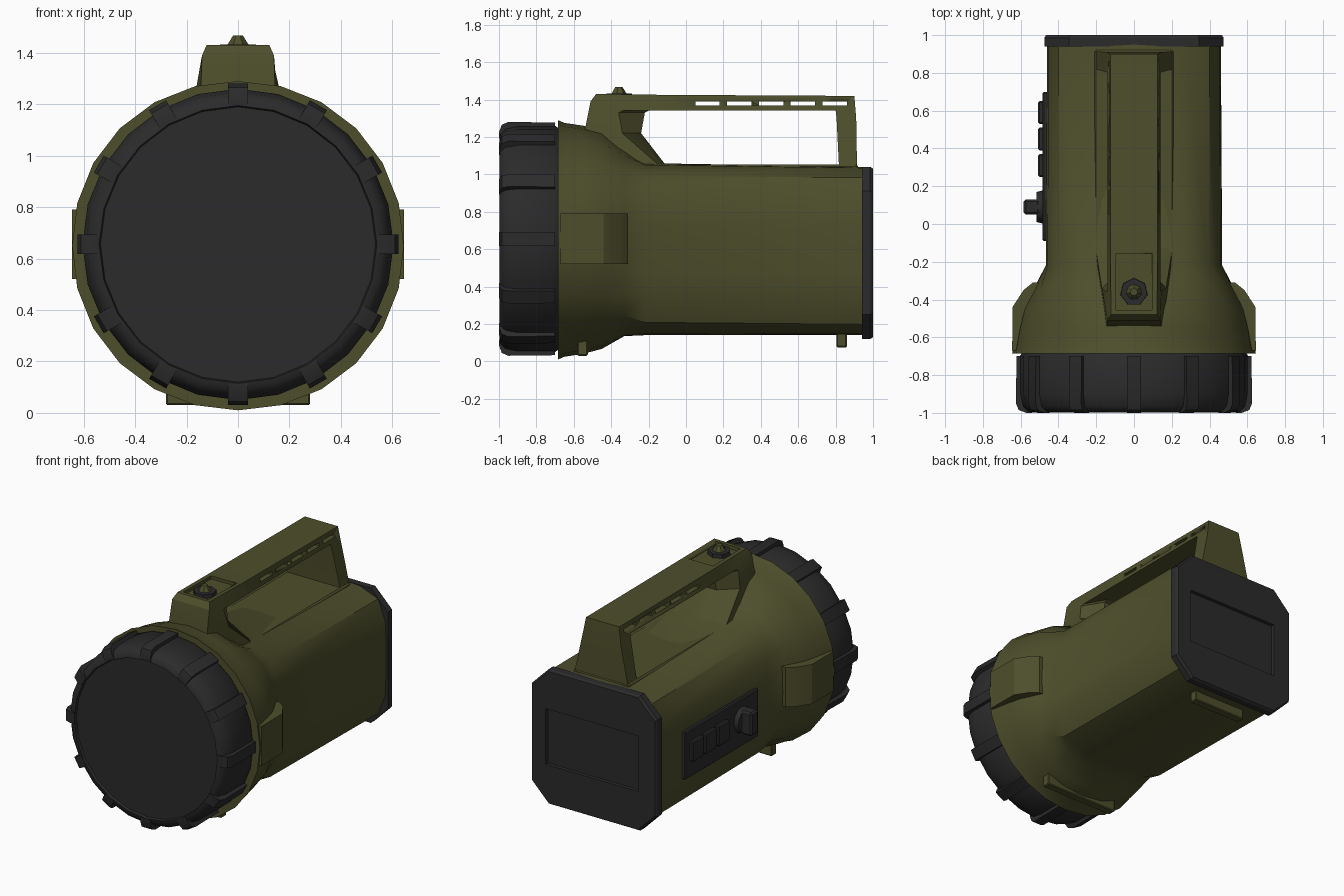
import bpy, bmesh, math
from mathutils import Matrix, Vector

default = bpy.data.objects.get("Cube")
if default:
    bpy.data.objects.remove(default, do_unlink=True)


def material(name, rgb):
    m = bpy.data.materials.new(name)
    m.use_nodes = True
    m.diffuse_color = (*rgb, 1)
    bsdf = m.node_tree.nodes["Principled BSDF"]
    bsdf.inputs["Base Color"].default_value = (*rgb, 1)
    bsdf.inputs["Roughness"].default_value = 0.7
    return m


OLIVE = material("olive plastic", (0.076, 0.076, 0.025))
BLACK = material("black rubber", (0.024, 0.024, 0.025))


def finish(name, bm, mat, angle=30):
    """Turn a bmesh into a named, shaded object."""
    bmesh.ops.recalc_face_normals(bm, faces=bm.faces)
    me = bpy.data.meshes.new(name)
    bm.to_mesh(me)
    bm.free()
    me.materials.append(mat)
    ob = bpy.data.objects.new(name, me)
    bpy.context.collection.objects.link(ob)
    activate(ob)
    bpy.ops.object.shade_smooth_by_angle(angle=math.radians(angle))
    return ob


def activate(ob):
    bpy.ops.object.select_all(action="DESELECT")
    ob.select_set(True)
    bpy.context.view_layer.objects.active = ob


def loft(name, sections, mat, angle=30):
    """Skin equal-length point loops and cap both ends."""
    bm = bmesh.new()
    loops = [[bm.verts.new(p) for p in s] for s in sections]
    for a, b in zip(loops, loops[1:]):
        for i in range(len(a)):
            j = (i + 1) % len(a)
            bm.faces.new((a[i], a[j], b[j], b[i]))
    bm.faces.new(loops[0])
    bm.faces.new(loops[-1])
    return finish(name, bm, mat, angle)


def ring(y, cz, rx, rz, n=2, count=24):
    """Superellipse loop across the y axis; n=2 is round, higher is squarer."""
    pts = []
    for i in range(count):
        a = math.tau * i / count
        c, s = math.cos(a), math.sin(a)
        r = (abs(c) ** n + abs(s) ** n) ** (-1 / n)
        pts.append((rx * r * c, y, cz + rz * r * s))
    return pts


def box(name, lo, hi, mat, bevel=0.0):
    lo, hi = Vector(lo), Vector(hi)
    bm = bmesh.new()
    bmesh.ops.create_cube(bm, size=1)
    bmesh.ops.scale(bm, vec=hi - lo, verts=bm.verts)
    bmesh.ops.translate(bm, vec=(lo + hi) / 2, verts=bm.verts)
    if bevel:
        bmesh.ops.bevel(bm, geom=bm.edges[:], offset=bevel, segments=1, affect="EDGES")
    return finish(name, bm, mat)


def cylinder(name, radius, top_radius, depth, sides, matrix, mat):
    bm = bmesh.new()
    bmesh.ops.create_cone(bm, cap_ends=True, segments=sides, radius1=radius,
                          radius2=top_radius, depth=depth, matrix=matrix)
    return finish(name, bm, mat)


def cut(ob, lo, hi):
    cutter = box("cutter", lo, hi, ob.data.materials[0])
    cutter.hide_render = True
    mod = ob.modifiers.new("cut", "BOOLEAN")
    mod.operation, mod.solver, mod.object = "DIFFERENCE", "EXACT", cutter
    activate(ob)
    bpy.ops.object.modifier_apply(modifier=mod.name)
    bpy.data.objects.remove(cutter, do_unlink=True)


# Housing: round flared head blending into a rounded square body
loft("housing", [
    ring(-0.685, 0.65, 0.645, 0.64, 2.05),
    ring(-0.65, 0.65, 0.638, 0.625, 2.05),
    ring(-0.55, 0.65, 0.62, 0.61, 2.05),
    ring(-0.45, 0.65, 0.592, 0.583, 2.15),
    ring(-0.33, 0.635, 0.525, 0.50, 2.8),
    ring(-0.22, 0.60, 0.467, 0.46, 4.3),
    ring(0.95, 0.59, 0.46, 0.45, 5)], OLIVE, 35)

# Bezel with a slightly recessed lens cover
HEAD_Z = 0.655
loft("bezel", [ring(y, HEAD_Z, r, r) for y, r in (
    (-0.68, 0.59), (-0.70, 0.605), (-0.90, 0.605), (-0.965, 0.592), (-0.992, 0.565),
    (-0.997, 0.54), (-0.98, 0.535))], BLACK, 40)

# Grip ribs around the bezel
rib_profile = ((0.54, -0.7), (0.622, -0.7), (0.625, -0.95), (0.61, -0.985),
               (0.57, -1.0), (0.54, -1.0))
for k in range(12):
    turn = Matrix.Translation((0, 0, HEAD_Z)) @ Matrix.Rotation(k * math.tau / 12, 4, "Y")
    loft("bezel_rib", [[turn @ Vector((x, y, r)) for r, y in rib_profile]
                       for x in (-0.038, 0.038)], BLACK)


# Back plate: chamfered square with a shallow grip recess
def octagon(y, w, h, c, cz=0.58):
    corners = [(w, h - c), (w - c, h)]
    half = corners + [(-x, z) for x, z in reversed(corners)]
    return [(x, y, cz + z) for x, z in half + [(-x, -z) for x, z in half]]


plate = loft("back_plate", [octagon(0.94, 0.475, 0.46, 0.13), octagon(0.985, 0.475, 0.46, 0.13),
                            octagon(1.0, 0.465, 0.45, 0.127)], BLACK)
cut(plate, (-0.34, 0.975, 0.39), (0.36, 1.1, 0.77))

# Carry handle: section following the front leg, grip and rear leg
# station: outer y, outer z, inner y, inner z, outer and inner half width, ridge depth
stations = [
    (-0.54, 1.10, -0.07, 1.00, 0.17, 0.21, 0.02),
    (-0.54, 1.24, -0.24, 1.22, 0.145, 0.17, 0.10),
    (-0.51, 1.39, -0.22, 1.33, 0.14, 0.145, 0.14),
    (-0.48, 1.43, -0.20, 1.34, 0.122, 0.14, 0.14),
    (-0.12, 1.425, -0.12, 1.34, 0.125, 0.14, 0),
    (0.78, 1.42, 0.78, 1.34, 0.125, 0.14, 0),
    (0.90, 1.42, 0.80, 1.34, 0.125, 0.14, 0),
    (0.91, 1.30, 0.805, 1.30, 0.145, 0.148, 0),
    (0.915, 1.00, 0.82, 1.00, 0.21, 0.21, 0)]
handle = loft("handle", [[(-wo, yo, zo), (wo, yo, zo), (wi, yi - d, zi), (0.06, yi, zi),
                          (-0.06, yi, zi), (-wi, yi - d, zi)]
                         for yo, zo, yi, zi, wo, wi, d in stations], OLIVE, 25)
for k in range(5):
    y = 0.05 + 0.17 * k
    cut(handle, (-0.3, y, 1.367), (0.3, y + 0.13, 1.39))
cut(handle, (-0.095, -0.455, 1.405), (0.095, -0.155, 1.6))
box("handle_base", (-0.21, -0.2, 0.95), (0.21, 0.92, 1.052), OLIVE, 0.01)

# Push button sunk in the handle pocket
cylinder("power_button", 0.075, 0.072, 0.05, 7, Matrix.Translation((0, -0.36, 1.407)), BLACK)
cylinder("button_cap", 0.045, 0.02, 0.04, 7, Matrix.Translation((0, -0.36, 1.447)), OLIVE)

# Side clips on the head
clip = ((0.45, -0.31), (0.535, -0.31), (0.585, -0.35), (0.643, -0.44),
        (0.645, -0.67), (0.45, -0.67))
for side, label in ((1, "left"), (-1, "right")):
    loft(label + "_clip", [[(side * x, y, z) for x, y in clip] for z in (0.52, 0.79)], OLIVE)

# Control panel on the right side
box("control_panel", (-0.485, -0.09, 0.39), (-0.44, 0.70, 0.72), BLACK, 0.008)
for k in range(3):
    y = 0.25 + 0.14 * k
    box("panel_button", (-0.508, y, 0.50), (-0.47, y + 0.12, 0.64), BLACK, 0.008)
sideways = Matrix.Rotation(-math.pi / 2, 4, "Y")
cylinder("knob_base", 0.09, 0.08, 0.04, 12,
         Matrix.Translation((-0.495, 0.09, 0.575)) @ sideways, BLACK)
box("knob_grip", (-0.585, 0.05, 0.495), (-0.50, 0.13, 0.655), BLACK, 0.012)

# Feet
box("front_foot", (-0.28, -0.58, 0.03), (0.28, -0.525, 0.2), OLIVE, 0.006)
box("rear_foot", (-0.2, 0.805, 0.075), (0.2, 0.86, 0.18), OLIVE, 0.006)
